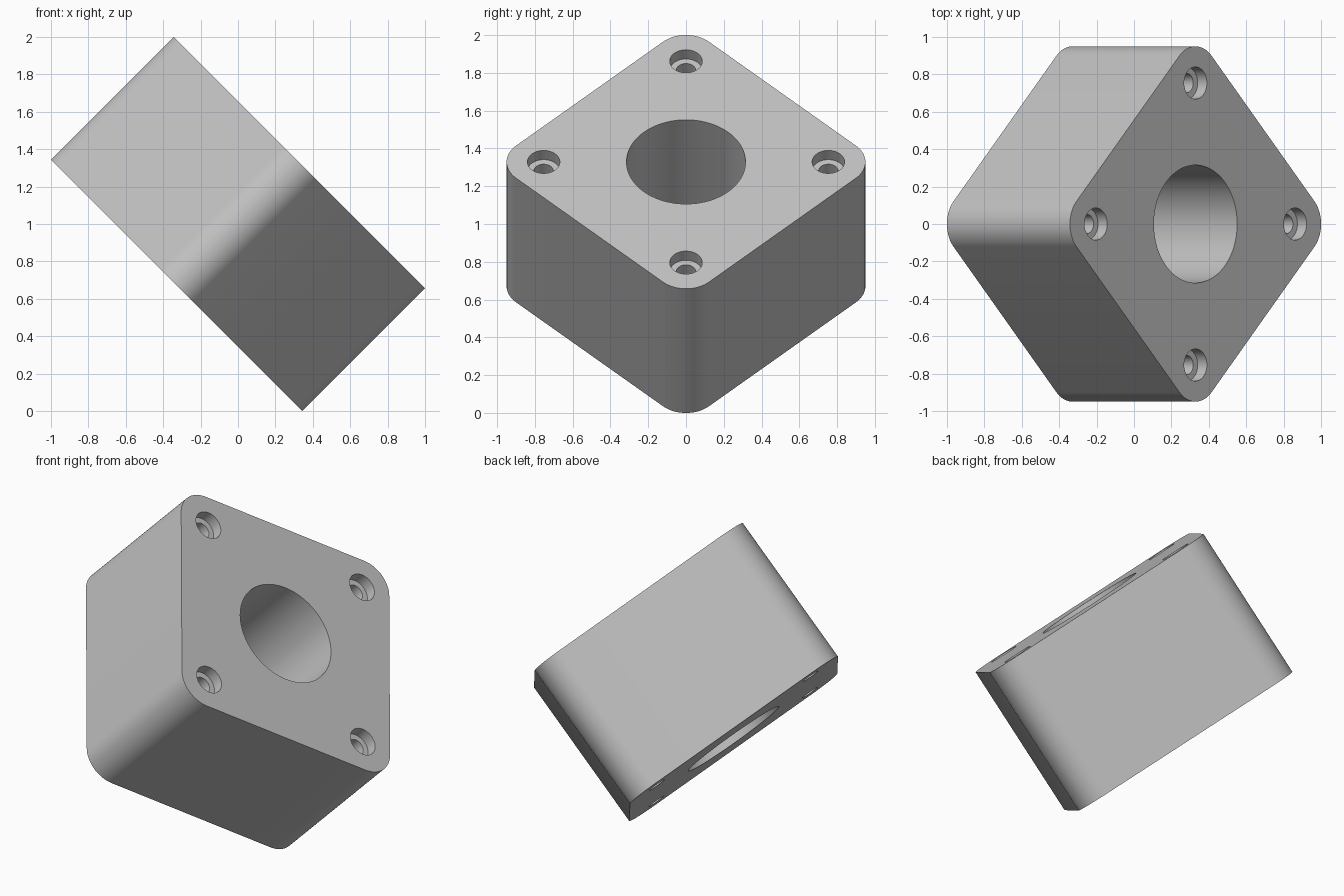
import bpy, bmesh
from math import radians
from mathutils import Matrix

SIDE, THICK, CORNER = 1.444, 0.93, 0.172
HOLE = 0.533            # screw hole offset from the centre, both ways
BORE_R, SCREW_R, HEAD_R, HEAD_DEPTH = 0.315, 0.052, 0.086, 0.069

default = bpy.data.objects.get("Cube")
if default:
    bpy.data.objects.remove(default, do_unlink=True)

grey = bpy.data.materials.new("plain grey")
grey.use_nodes = True
colour = (0.54, 0.54, 0.54, 1)
grey.diffuse_color = colour
grey.node_tree.nodes["Principled BSDF"].inputs["Base Color"].default_value = colour


def make_object(name, bm):
    mesh = bpy.data.meshes.new(name)
    bm.to_mesh(mesh)
    bm.free()
    obj = bpy.data.objects.new(name, mesh)
    bpy.context.collection.objects.link(obj)
    mesh.materials.append(grey)
    return obj


def add_cylinder(bm, x, y, z, radius, depth, sides):
    bmesh.ops.create_cone(bm, cap_ends=True, segments=sides, radius1=radius,
                          radius2=radius, depth=depth,
                          matrix=Matrix.Translation((x, y, z)))


def cut(target, cutter):
    mod = target.modifiers.new("cut", 'BOOLEAN')
    mod.operation, mod.solver, mod.object = 'DIFFERENCE', 'EXACT', cutter
    bpy.ops.object.modifier_apply(modifier=mod.name)
    bpy.data.objects.remove(cutter, do_unlink=True)


# Square block with four rounded corners
bm = bmesh.new()
bmesh.ops.create_cube(bm, size=1, matrix=Matrix.Diagonal((SIDE, SIDE, THICK, 1)))
uprights = [e for e in bm.edges
            if abs(e.verts[0].co.z - e.verts[1].co.z) > THICK / 2]
bmesh.ops.bevel(bm, geom=uprights, offset=CORNER, segments=16, profile=0.5,
                affect='EDGES')
block = make_object("mounting_block", bm)
bpy.ops.object.select_all(action='DESELECT')
block.select_set(True)
bpy.context.view_layer.objects.active = block

# Central bore and screw shafts, all the way through
corners = [(x, y) for x in (-HOLE, HOLE) for y in (-HOLE, HOLE)]
bm = bmesh.new()
add_cylinder(bm, 0, 0, 0, BORE_R, THICK * 2, 96)
for x, y in corners:
    add_cylinder(bm, x, y, 0, SCREW_R, THICK * 2, 48)
cut(block, make_object("through_holes", bm))

# Shallow recesses for the screw heads on the upper face
bm = bmesh.new()
for x, y in corners:
    add_cylinder(bm, x, y, THICK / 2, HEAD_R, HEAD_DEPTH * 2, 48)
cut(block, make_object("screw_head_recesses", bm))

# Stand on a rounded corner, with the recessed face tilted up to the +x side
block.data.transform(Matrix.Translation((0, 0, 1))
                     @ Matrix.Rotation(radians(45), 4, 'Y')
                     @ Matrix.Rotation(radians(45), 4, 'Z'))
bpy.ops.object.shade_smooth_by_angle(angle=radians(30))
